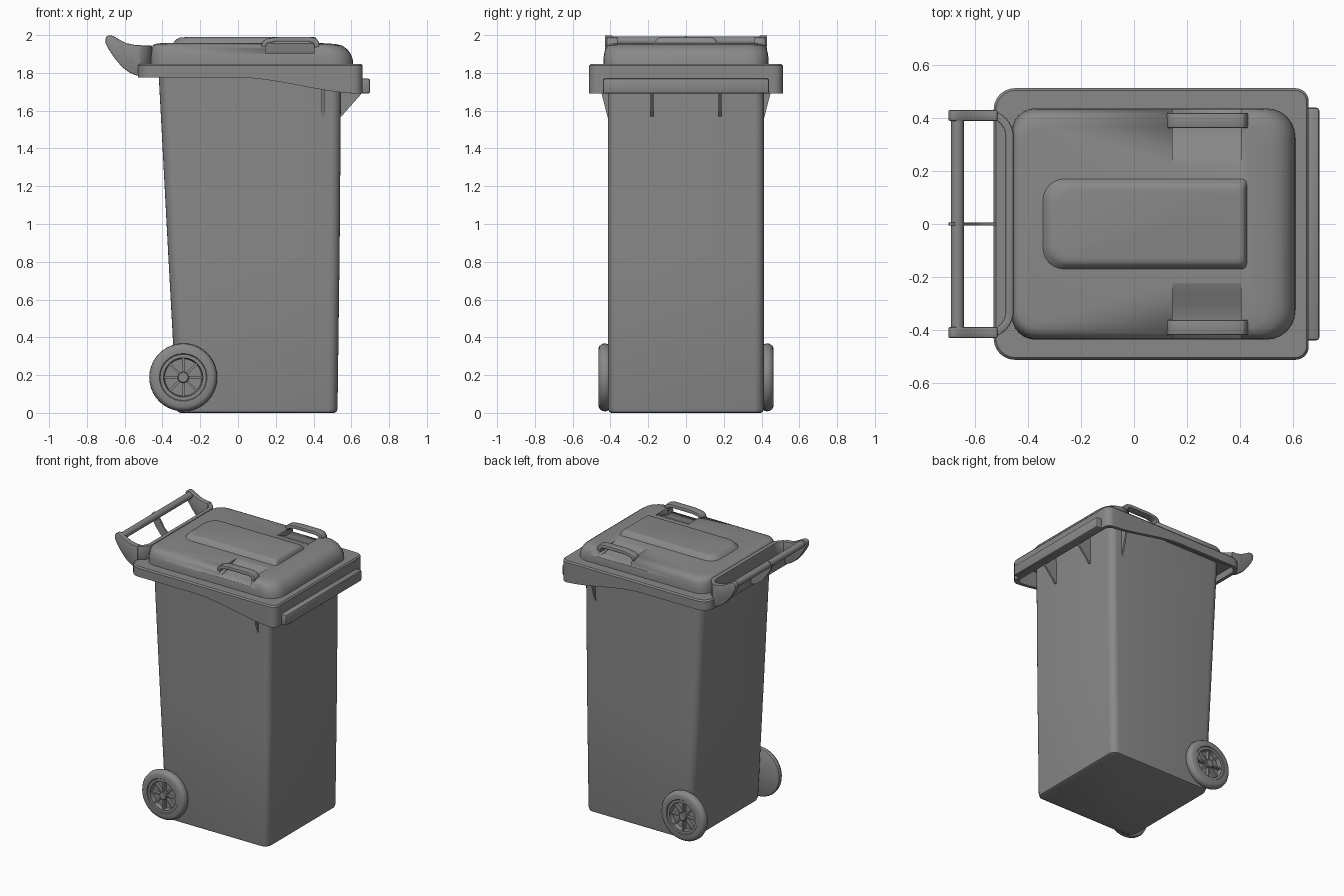
import bpy, bmesh, math
from mathutils import Vector

if "Cube" in bpy.data.objects:
    bpy.data.objects.remove(bpy.data.objects["Cube"])

grey = bpy.data.materials.new("bin_grey")
grey.diffuse_color = (0.25, 0.25, 0.25, 1)
grey.use_nodes = True
grey.node_tree.nodes["Principled BSDF"].inputs["Base Color"].default_value = grey.diffuse_color


def finish(name, bm, bevel=0.0, angle=35):
    """Turn a bmesh into a named, smooth-shaded grey object."""
    bmesh.ops.recalc_face_normals(bm, faces=bm.faces[:])
    me = bpy.data.meshes.new(name)
    bm.to_mesh(me)
    bm.free()
    ob = bpy.data.objects.new(name, me)
    bpy.context.collection.objects.link(ob)
    me.materials.append(grey)
    bpy.ops.object.select_all(action='DESELECT')
    bpy.context.view_layer.objects.active = ob
    ob.select_set(True)
    if bevel:
        m = ob.modifiers.new("bevel", 'BEVEL')
        m.width, m.segments, m.limit_method = bevel, 2, 'ANGLE'
        bpy.ops.object.modifier_apply(modifier=m.name)
    bpy.ops.object.shade_smooth_by_angle(angle=math.radians(angle))
    return ob


def ring(x0, x1, y, rl, rr, z, sub=1, seg=6):
    """Rounded rectangle; rl and rr are the corner radii at -x and +x. z may be a function of x."""
    corners = [(x1 - rr, -y + rr, -90, rr), (x1 - rr, y - rr, 0, rr),
               (x0 + rl, y - rl, 90, rl), (x0 + rl, -y + rl, 180, rl)]
    arcs = []
    for cx, cy, a, r in corners:
        arcs.append([Vector((cx + r * math.cos(math.radians(a + 90 * i / seg)),
                             cy + r * math.sin(math.radians(a + 90 * i / seg)), 0))
                     for i in range(seg + 1)])
    pts = []
    for k, arc in enumerate(arcs):
        pts += arc
        nxt = arcs[(k + 1) % 4][0]
        pts += [arc[-1].lerp(nxt, i / sub) for i in range(1, sub)]
    for p in pts:
        p.z = z(p.x) if callable(z) else z
    return pts


def loft(name, rings, angle=35):
    """Skin a stack of rings and cap both ends."""
    bm = bmesh.new()
    loops = [[bm.verts.new(p) for p in r] for r in rings]
    n = len(loops[0])
    for a, b in zip(loops, loops[1:]):
        for i in range(n):
            j = (i + 1) % n
            bm.faces.new((a[i], a[j], b[j], b[i]))
    bm.faces.new(loops[0])
    bm.faces.new(loops[-1])
    return finish(name, bm, angle=angle)


def prism(name, pts, axis, a, b, bevel=0.0):
    """Extrude a 2D outline along x (pts are y,z), y (x,z) or z (x,y)."""
    place = {'x': lambda p, t: (t, p[0], p[1]),
             'y': lambda p, t: (p[0], t, p[1]),
             'z': lambda p, t: (p[0], p[1], t)}[axis]
    bm = bmesh.new()
    lo = [bm.verts.new(place(p, a)) for p in pts]
    hi = [bm.verts.new(place(p, b)) for p in pts]
    n = len(pts)
    for i in range(n):
        j = (i + 1) % n
        bm.faces.new((lo[i], lo[j], hi[j], hi[i]))
    bm.faces.new(lo)
    bm.faces.new(hi)
    return finish(name, bm, bevel)


def lathe(name, prof, cx, cz, seg=40):
    """Revolve (radius, y) points about a y-directed axis."""
    rings = [[Vector((cx + r * math.cos(2 * math.pi * i / seg), y,
                      cz + r * math.sin(2 * math.pi * i / seg))) for i in range(seg)]
             for r, y in prof]
    return loft(name, rings)


# Tapered body with a softly rounded foot
loft("body", [ring(-0.305, 0.51, 0.395, 0.05, 0.04, 0.0),
              ring(-0.318, 0.522, 0.408, 0.06, 0.05, 0.006),
              ring(-0.325, 0.527, 0.412, 0.06, 0.05, 0.025),
              ring(-0.37, 0.538, 0.413, 0.06, 0.05, 0.85),
              ring(-0.422, 0.546, 0.414, 0.06, 0.05, 1.83)])


# Overhanging rim: a skirt that dips towards the front
def skirt(x):
    t = min(max(x / 0.66, 0), 1)
    return 1.775 - 0.085 * t * t * (3 - 2 * t)


loft("rim", [ring(-0.50, 0.63, 0.48, 0.06, 0.04, 1.82, 14),
             ring(-0.505, 0.635, 0.488, 0.06, 0.04, skirt, 14),
             ring(-0.53, 0.66, 0.513, 0.08, 0.05, skirt, 14),
             ring(-0.53, 0.66, 0.513, 0.08, 0.05, 1.838, 14),
             ring(-0.522, 0.652, 0.505, 0.075, 0.045, 1.848, 14)])

# Front grip plate
prism("front_plate", [(-0.44, 1.69), (0.44, 1.69), (0.44, 1.77), (-0.44, 1.77)],
      'x', 0.64, 0.70, 0.012)

# Gussets under the rim
for y in (-0.18, 0.18):
    prism("front_gusset", [(0.53, 1.57), (0.548, 1.57), (0.65, 1.685), (0.65, 1.83), (0.53, 1.83)],
          'y', y - 0.007, y + 0.007)
for s in (-1, 1):
    prism("side_gusset", [(s * 0.40, 1.565), (s * 0.415, 1.565), (s * 0.447, 1.69),
                          (s * 0.485, 1.83), (s * 0.40, 1.83)], 'x', 0.443, 0.457)

# Domed lid
lid = loft("lid", [ring(-0.462, 0.61, 0.437, 0.09, 0.11, 1.83),
                   ring(-0.462, 0.608, 0.437, 0.09, 0.11, 1.87),
                   ring(-0.46, 0.597, 0.434, 0.09, 0.11, 1.90),
                   ring(-0.457, 0.578, 0.428, 0.09, 0.11, 1.926),
                   ring(-0.452, 0.552, 0.416, 0.085, 0.105, 1.944),
                   ring(-0.44, 0.515, 0.398, 0.08, 0.10, 1.953),
                   ring(-0.41, 0.45, 0.37, 0.07, 0.08, 1.957)], 40)

# Hand scoops cut into both lid sides, each bridged by a grab bar
for s in (-1, 1):
    cutter = prism("scoop_cutter", [(s * y, z) for y, z in
                   ((0.215, 1.96), (0.26, 1.945), (0.31, 1.92), (0.36, 1.905), (0.50, 1.90),
                    (0.50, 2.05), (0.215, 2.05))], 'x', 0.145, 0.405)
    bpy.context.view_layer.objects.active = lid
    mod = lid.modifiers.new("scoop", 'BOOLEAN')
    mod.operation, mod.solver, mod.object = 'DIFFERENCE', 'EXACT', cutter
    bpy.ops.object.modifier_apply(modifier=mod.name)
    bpy.data.objects.remove(cutter)
    bar = [(0.12, 1.935), (0.13, 1.967), (0.155, 1.983), (0.22, 1.991), (0.38, 1.991),
           (0.415, 1.983), (0.43, 1.96), (0.43, 1.925), (0.405, 1.925), (0.40, 1.955),
           (0.375, 1.965), (0.20, 1.965), (0.155, 1.955), (0.145, 1.935)]
    prism("lid_grab_bar", bar, 'y', s * 0.362, s * 0.42, 0.006)

# Raised centre panel
loft("lid_panel", [ring(-0.348, 0.428, 0.175, 0.08, 0.02, 1.95),
                   ring(-0.342, 0.425, 0.168, 0.08, 0.02, 1.960),
                   ring(-0.325, 0.418, 0.155, 0.075, 0.02, 1.978),
                   ring(-0.31, 0.412, 0.147, 0.07, 0.02, 1.986),
                   ring(-0.28, 0.40, 0.13, 0.06, 0.02, 1.989)], 40)


# Rear handle: U-shaped band, two curved arms, a centre rib and a rod
def u_path(off):
    pts = [(-0.60, -0.43 + off)]
    c, r = (-0.555, 0.33), 0.10 - off
    for sgn in (-1, 1):
        for i in range(9):
            a = math.radians(-90 + 90 * i / 8) if sgn < 0 else math.radians(90 * i / 8)
            pts.append((c[0] + r * math.cos(a), sgn * c[1] + r * math.sin(a)))
    return pts + [(-0.60, 0.43 - off)]


prism("handle_band", u_path(0) + u_path(0.03)[::-1], 'z', 1.845, 1.945, 0.005)

arm = [(-0.702, 1.98), (-0.695, 1.994), (-0.68, 2.0), (-0.66, 1.995), (-0.635, 1.98),
       (-0.59, 1.957), (-0.545, 1.948), (-0.515, 1.948), (-0.515, 1.785), (-0.535, 1.785),
       (-0.575, 1.802), (-0.615, 1.832), (-0.655, 1.88), (-0.685, 1.925), (-0.70, 1.955)]
for s in (-1, 1):
    prism("handle_arm", arm, 'y', s * 0.39, s * 0.43, 0.006)
rib = [(-0.70, 1.975), (-0.68, 1.995), (-0.65, 1.985), (-0.63, 1.95), (-0.60, 1.90),
       (-0.56, 1.86), (-0.52, 1.845), (-0.52, 1.785), (-0.575, 1.802), (-0.615, 1.832),
       (-0.655, 1.88), (-0.69, 1.935)]
prism("handle_rib", rib, 'y', -0.006, 0.006)
lathe("handle_rod", [(0.024, -0.40), (0.024, 0.40)], -0.667, 1.968, 20)

# Wheels: tyre with recessed rim, hub and eight spokes
WX, WZ = -0.29, 0.188
for s in (-1, 1):
    prof = [(0.165, 0.408), (0.176, 0.414), (0.18, 0.425), (0.178, 0.442), (0.168, 0.457),
            (0.155, 0.463), (0.126, 0.463), (0.122, 0.457), (0.104, 0.457), (0.098, 0.425)]
    lathe("wheel", [(r, s * y) for r, y in prof], WX, WZ)
    lathe("wheel_hub", [(0.03, s * 0.42), (0.03, s * 0.455), (0.025, s * 0.46)], WX, WZ, 20)
    for k in range(8):
        a = math.radians(45 * k)
        d = Vector((math.cos(a), math.sin(a)))
        w = Vector((-d.y, d.x)) * 0.006
        o = Vector((WX, WZ))
        quad = [o + d * 0.02 - w, o + d * 0.102 - w, o + d * 0.102 + w, o + d * 0.02 + w]
        prism("wheel_spoke", [tuple(q) for q in quad], 'y', s * 0.42, s * 0.45)

# Axle through the foot of the body
lathe("axle", [(0.02, -0.42), (0.02, 0.42)], WX, WZ, 16)
